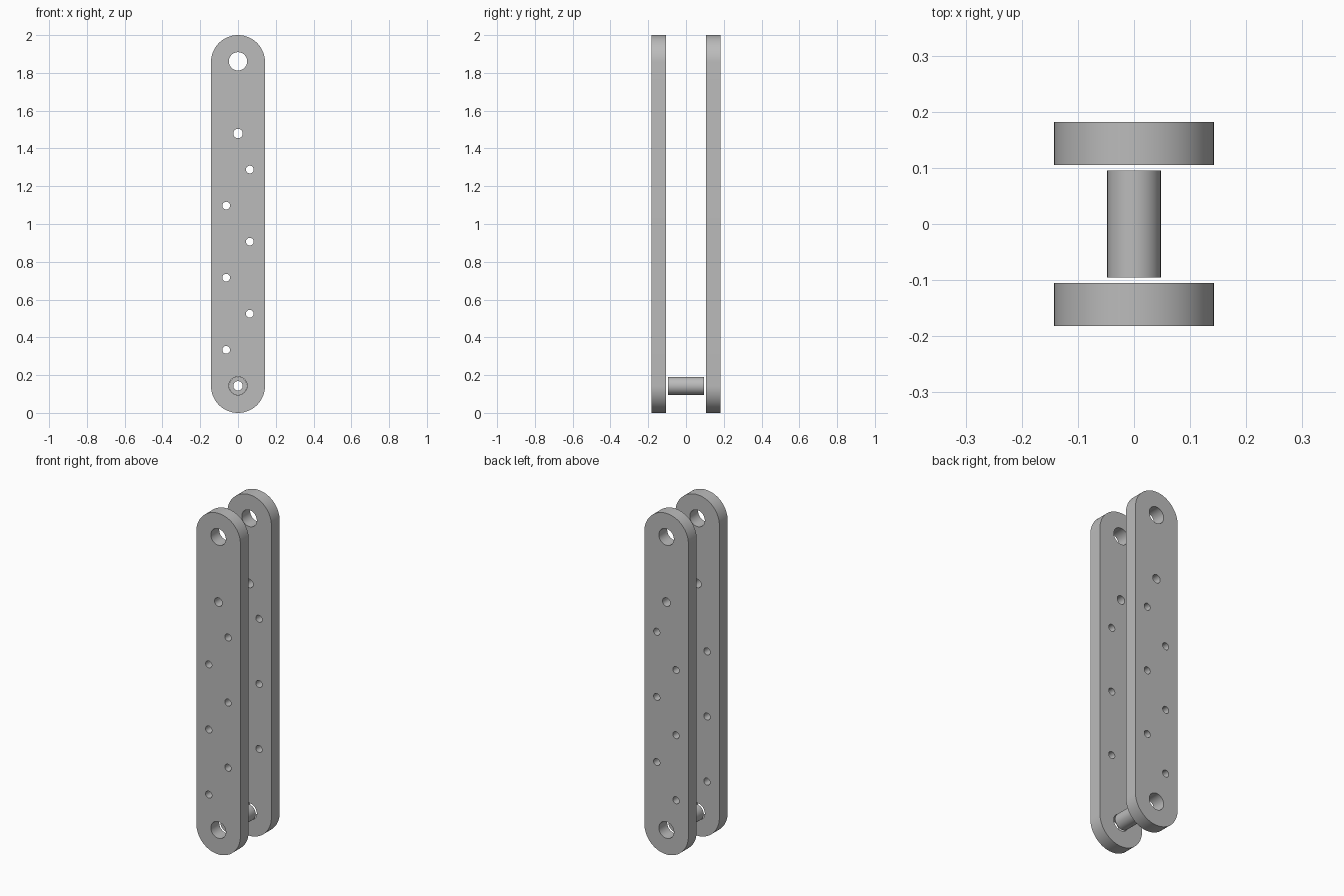
import bpy, bmesh
from math import sin, cos, pi, radians

if "Cube" in bpy.data.objects:
    bpy.data.objects.remove(bpy.data.objects["Cube"], do_unlink=True)

grey = bpy.data.materials.new("machined grey")
grey.use_nodes = True
colour = (0.5, 0.5, 0.5, 1)
grey.diffuse_color = colour
grey.node_tree.nodes["Principled BSDF"].inputs["Base Color"].default_value = colour

HALF_WIDTH = 0.143      # also the radius of the rounded ends
PIVOT_Z = 0.143
PITCH = 0.1909          # vertical spacing of the holes
PLATE_Y, PLATE_THICK = 0.1435, 0.077


def arc(x, z, r, start=0.0, sweep=2 * pi, n=40):
    """Points along an arc; a full circle leaves out the repeated end point."""
    count = n if sweep >= 2 * pi else n + 1
    return [(x + r * cos(start + sweep * i / n), z + r * sin(start + sweep * i / n))
            for i in range(count)]


def extruded(name, outlines, y, depth):
    """Fill nested outlines in the XZ plane and extrude them along Y."""
    curve = bpy.data.curves.new(name, "CURVE")
    curve.dimensions = "2D"
    curve.fill_mode = "BOTH"
    curve.extrude = depth / 2
    for points in outlines:
        spline = curve.splines.new("POLY")
        spline.points.add(len(points) - 1)
        for p, (x, z) in zip(spline.points, points):
            p.co = (x, z, 0, 1)
        spline.use_cyclic_u = True
    obj = bpy.data.objects.new(name, curve)
    bpy.context.collection.objects.link(obj)
    obj.location.y = y
    obj.rotation_euler.x = radians(90)
    bpy.ops.object.select_all(action="DESELECT")
    obj.select_set(True)
    bpy.context.view_layer.objects.active = obj
    bpy.ops.object.convert(target="MESH")
    obj = bpy.context.object
    # Weld the caps to the walls and make the normals consistent
    bm = bmesh.new()
    bm.from_mesh(obj.data)
    bmesh.ops.remove_doubles(bm, verts=bm.verts, dist=1e-5)
    bmesh.ops.recalc_face_normals(bm, faces=bm.faces)
    bm.to_mesh(obj.data)
    bm.free()
    obj.data.materials.clear()
    obj.data.materials.append(grey)
    bpy.ops.object.shade_smooth_by_angle(angle=radians(30))
    return obj


# Side plate outline: a long slot shape with pivot holes at both ends
plate = [arc(0, 2 - HALF_WIDTH, HALF_WIDTH, 0, pi)
         + arc(0, PIVOT_Z, HALF_WIDTH, pi, pi),
         arc(0, PIVOT_Z, 0.0485),
         arc(0, PIVOT_Z + 9 * PITCH, 0.0485),
         arc(0, PIVOT_Z + 7 * PITCH, 0.025)]
# Staggered small holes
for k in range(1, 7):
    side = -1 if k % 2 else 1
    plate.append(arc(side * 0.0625, PIVOT_Z + k * PITCH, 0.0205, n=32))

extruded("front_plate", plate, -PLATE_Y, PLATE_THICK)
extruded("back_plate", plate, PLATE_Y, PLATE_THICK)

# Hollow spacer between the plates
extruded("spacer_tube", [arc(0, PIVOT_Z, 0.0478), arc(0, PIVOT_Z, 0.025)], 0, 0.191)
